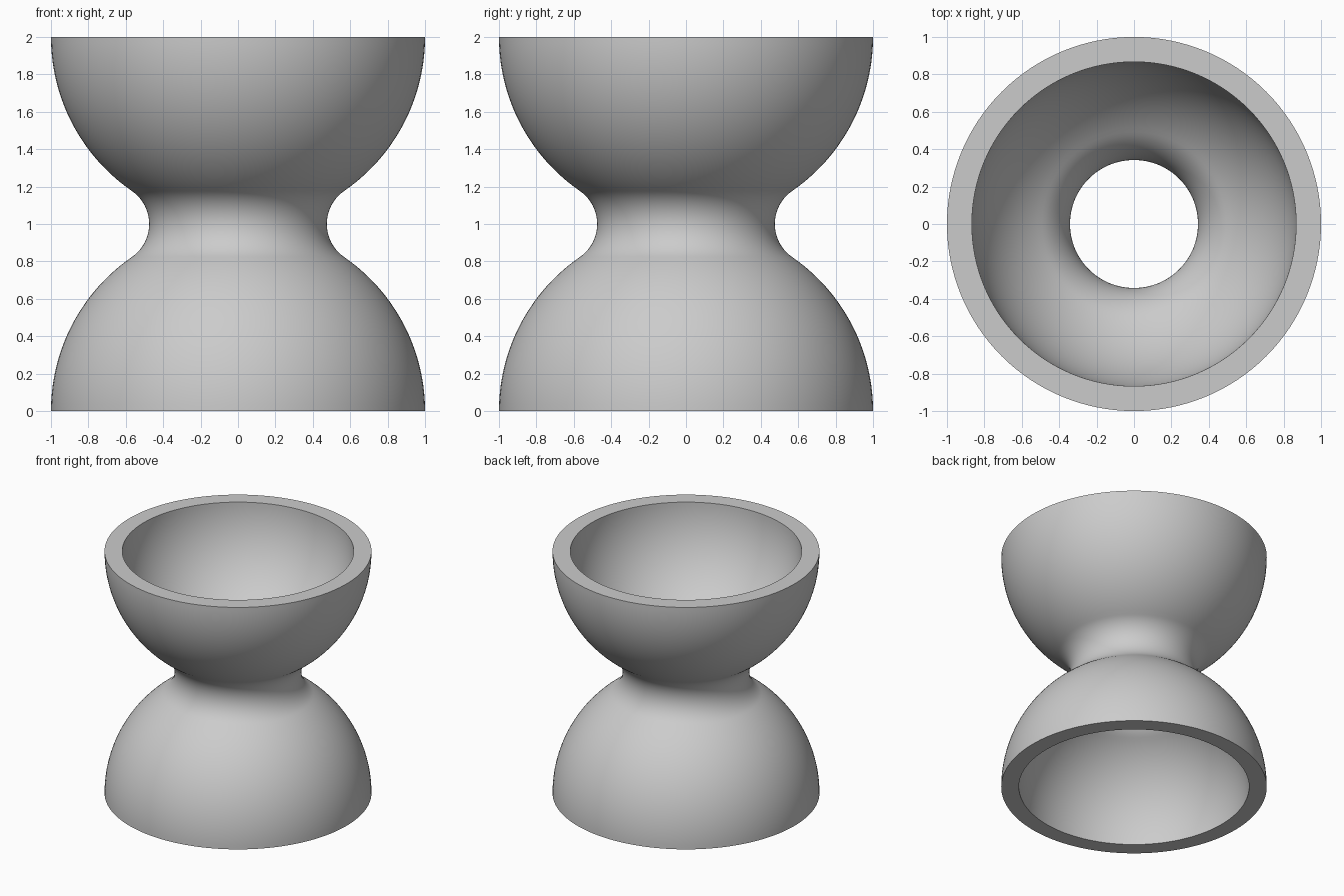
import bpy, bmesh, math

if "Cube" in bpy.data.objects:
    bpy.data.objects.remove(bpy.data.objects["Cube"])

WALL = 0.133      # wall thickness
NECK = 0.475      # outer radius at the waist
SEGMENTS = 128

# Fillet circle tangent to the unit bowl, centred at waist height
FILLET = NECK ** 2 / (2 * (1 - NECK))
CENTRE_X = NECK + FILLET
JOIN = math.atan2(1, CENTRE_X)


def arc(cx, cz, r, a0, a1, n):
    return [(cx + r * math.cos(a0 + (a1 - a0) * i / n),
             cz + r * math.sin(a0 + (a1 - a0) * i / n)) for i in range(n + 1)]


def wall_profile(offset):
    """Bowl, waist fillet and mirrored bowl, moved inward by offset."""
    lower = arc(0, 0, 1 - offset, 0, JOIN, 28)
    waist = arc(CENTRE_X, 1, FILLET + offset, math.pi + JOIN, math.pi - JOIN, 28)
    upper = [(x, 2 - z) for x, z in reversed(lower)]
    return lower + waist[1:-1] + upper


# Closed cross-section: outer wall up, inner wall down
profile = wall_profile(0) + wall_profile(WALL)[::-1]

bm = bmesh.new()
rings = []
for s in range(SEGMENTS):
    a = 2 * math.pi * s / SEGMENTS
    rings.append([bm.verts.new((x * math.cos(a), x * math.sin(a), z)) for x, z in profile])
count = len(profile)
for s in range(SEGMENTS):
    here, after = rings[s], rings[(s + 1) % SEGMENTS]
    for i in range(count):
        j = (i + 1) % count
        bm.faces.new((here[i], after[i], after[j], here[j]))
bmesh.ops.recalc_face_normals(bm, faces=bm.faces)
mesh = bpy.data.meshes.new("double_bowl")
bm.to_mesh(mesh)
bm.free()

# Double bowl body
body = bpy.data.objects.new("double_bowl", mesh)
bpy.context.collection.objects.link(body)
grey = bpy.data.materials.new("light_grey")
grey.diffuse_color = (0.6, 0.6, 0.6, 1)
grey.use_nodes = True
grey.node_tree.nodes["Principled BSDF"].inputs["Base Color"].default_value = grey.diffuse_color
mesh.materials.append(grey)

bpy.context.view_layer.objects.active = body
body.select_set(True)
bpy.ops.object.shade_smooth_by_angle(angle=math.radians(30))
